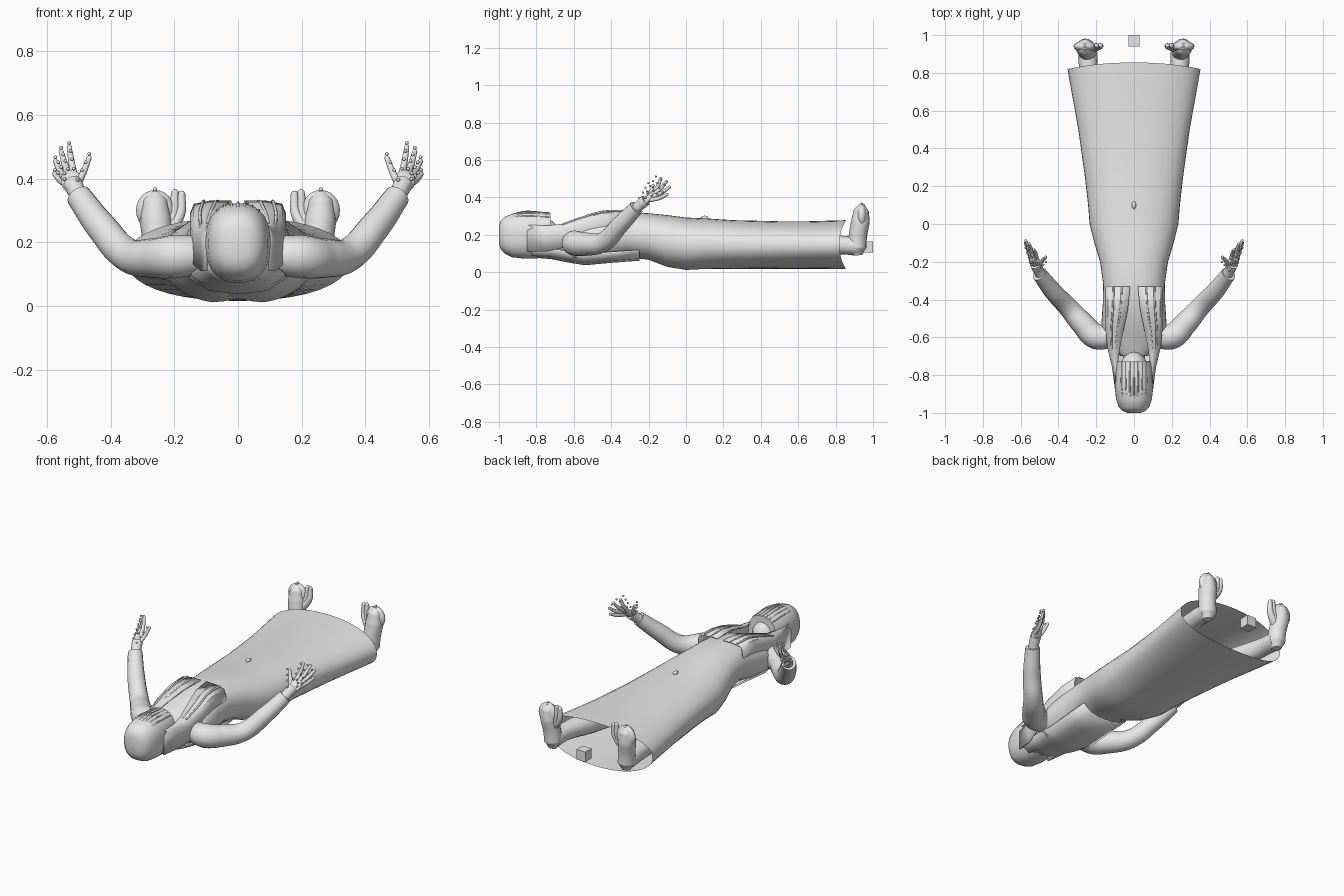
import bpy, bmesh, math
from mathutils import Vector

cube = bpy.data.objects.get("Cube")
if cube:
    bpy.data.objects.remove(cube, do_unlink=True)

GREY = (0.8, 0.8, 0.8, 1)
mat = bpy.data.materials.new("plain grey")
mat.use_nodes = True
mat.diffuse_color = GREY
bsdf = next(n for n in mat.node_tree.nodes if n.type == 'BSDF_PRINCIPLED')
bsdf.inputs["Base Color"].default_value = GREY


def finish(ob, smooth=True):
    """Give the object its material and shading."""
    ob.data.materials.clear()
    ob.data.materials.append(mat)
    bpy.ops.object.select_all(action='DESELECT')
    ob.select_set(True)
    bpy.context.view_layer.objects.active = ob
    if smooth:
        bpy.ops.object.shade_smooth_by_angle(angle=math.radians(50))
    return ob


def from_bmesh(name, bm):
    bmesh.ops.recalc_face_normals(bm, faces=bm.faces)
    me = bpy.data.meshes.new(name)
    bm.to_mesh(me)
    bm.free()
    ob = bpy.data.objects.new(name, me)
    bpy.context.collection.objects.link(ob)
    return finish(ob)


def loft(name, rows, power=2.0, caps=(True, True), tweak=None, n=40):
    """Skin rings (y, half width, low z, high z) lying across the y axis."""
    bm = bmesh.new()
    rings = []
    for y, w, lo, hi in rows:
        ring = []
        for i in range(n):
            a = math.tau * i / n
            c, s = math.cos(a), math.sin(a)
            x = w * math.copysign(abs(c) ** (2 / power), c)
            z = (lo + hi) / 2 + (hi - lo) / 2 * math.copysign(abs(s) ** (2 / power), s)
            co = Vector((x, y, z))
            ring.append(bm.verts.new(tweak(co, c, s) if tweak else co))
        rings.append(ring)
    for a, b in zip(rings, rings[1:]):
        for i in range(n):
            bm.faces.new((a[i], a[(i + 1) % n], b[(i + 1) % n], b[i]))
    for use, ring in zip(caps, (rings[0], rings[-1])):
        if use:
            bm.faces.new(ring)
    return from_bmesh(name, bm)


def sheet(name, rows, thick):
    """Skin open rows of points and give them thickness."""
    bm = bmesh.new()
    grid = [[bm.verts.new(p) for p in row] for row in rows]
    for a, b in zip(grid, grid[1:]):
        for i in range(len(a) - 1):
            bm.faces.new((a[i], a[i + 1], b[i + 1], b[i]))
    ob = from_bmesh(name, bm)
    mod = ob.modifiers.new("thickness", 'SOLIDIFY')
    mod.thickness = thick
    mod.offset = 0
    return ob


def tube(name, points, radii, detail=6):
    """Round limb through the points."""
    cu = bpy.data.curves.new(name, 'CURVE')
    cu.dimensions = '3D'
    cu.bevel_depth = 1
    cu.bevel_resolution = detail
    cu.resolution_u = 8
    cu.use_fill_caps = True
    sp = cu.splines.new('BEZIER')
    sp.bezier_points.add(len(points) - 1)
    for bp, co, r in zip(sp.bezier_points, points, radii):
        bp.co, bp.radius = co, r
        bp.handle_left_type = bp.handle_right_type = 'AUTO'
    ob = bpy.data.objects.new(name, cu)
    bpy.context.collection.objects.link(ob)
    bpy.ops.object.select_all(action='DESELECT')
    ob.select_set(True)
    bpy.context.view_layer.objects.active = ob
    bpy.ops.object.convert(target='MESH')
    return finish(bpy.context.object)


def ball(name, loc, size, seg=24):
    bpy.ops.mesh.primitive_uv_sphere_add(segments=seg, ring_count=seg // 2, location=loc)
    ob = bpy.context.object
    ob.name, ob.scale = name, size
    return finish(ob)


# Long dress with a hollow, curved hem and a soft dent at the back of the hips
def shape_dress(co, c, s):
    if co.y > 0.75:
        co.y += 0.035 * s * s
    if s < 0:
        co.z += 0.02 * math.exp(-(co.x / 0.05) ** 2 - (co.y / 0.2) ** 2)
    return co


loft("dress", [
    (-0.70, 0.07, 0.09, 0.21), (-0.66, 0.12, 0.075, 0.225), (-0.60, 0.17, 0.05, 0.25),
    (-0.52, 0.172, 0.045, 0.285), (-0.42, 0.165, 0.06, 0.315), (-0.32, 0.163, 0.08, 0.322),
    (-0.20, 0.18, 0.06, 0.315), (-0.10, 0.21, 0.02, 0.305), (0.0, 0.235, 0.004, 0.292),
    (0.10, 0.243, 0.01, 0.288), (0.25, 0.26, 0.015, 0.278), (0.50, 0.295, 0.018, 0.272),
    (0.65, 0.322, 0.018, 0.272), (0.82, 0.352, 0.016, 0.278)],
    power=2.2, caps=(True, False), tweak=shape_dress)
ball("navel_button", (0, 0.1, 0.29), (0.012, 0.02, 0.012), 16)

# Neck, face and hair cap
tube("neck", [(0, -0.6, 0.15), (0, -0.68, 0.16), (0, -0.8, 0.18)], [0.075, 0.058, 0.06])
ball("face", (0, -0.8, 0.2), (0.082, 0.125, 0.1))
loft("hair_cap", [
    (-1.0, 0.035, 0.15, 0.25), (-0.99, 0.06, 0.12, 0.275), (-0.97, 0.08, 0.1, 0.295),
    (-0.93, 0.094, 0.08, 0.312), (-0.87, 0.102, 0.073, 0.322), (-0.80, 0.102, 0.073, 0.322),
    (-0.725, 0.093, 0.085, 0.317)], power=2.4)
for k in range(-3, 4):
    tube("hair_strand", [(0.011 * k, -0.985, 0.265), (0.02 * k, -0.9, 0.316 - 0.0022 * k * k),
                         (0.022 * k, -0.73, 0.318 - 0.0025 * k * k)], [0.003, 0.005, 0.003], 2)

# Long hair lying behind the back
back_rows = [(-0.85, 0.09, 0.085), (-0.72, 0.12, 0.075), (-0.62, 0.145, 0.055),
             (-0.54, 0.15, 0.042), (-0.40, 0.15, 0.055), (-0.25, 0.15, 0.066)]
sheet("back_hair", [[(w * t, y, z + 0.05 * abs(t) ** 3) for t in (-1, -0.6, 0, 0.6, 1)]
                    for y, w, z in back_rows], 0.01)

# Front locks: y, inner x, outer x, top z, low z
lock_rows = [(-0.85, 0.085, 0.1, 0.25, 0.11), (-0.75, 0.085, 0.114, 0.245, 0.11),
             (-0.66, 0.075, 0.136, 0.255, 0.13), (-0.56, 0.055, 0.147, 0.29, 0.14),
             (-0.45, 0.032, 0.146, 0.322, 0.16), (-0.33, 0.02, 0.146, 0.328, 0.23)]

# Fingers as base and tip, thumb last
fingers = [((0.515, -0.185, 0.415), (0.53, -0.135, 0.5)),
           ((0.533, -0.18, 0.415), (0.555, -0.105, 0.485)),
           ((0.543, -0.185, 0.402), (0.573, -0.088, 0.455)),
           ((0.543, -0.195, 0.385), (0.575, -0.1, 0.415)),
           ((0.505, -0.225, 0.38), (0.467, -0.175, 0.465))]

for s, side in ((1, "left_"), (-1, "right_")):
    def m(p):
        return Vector((p[0] * s, p[1], p[2]))

    sheet(side + "front_hair", [
        [m((xi, y, zt)), m(((xi + xo) / 2, y, zt)), m((xo - 0.01, y, zt - 0.01)),
         m((xo, y, zt - 0.035)), m((xo, y, zl))] for y, xi, xo, zt, zl in lock_rows], 0.008)
    for t in (0.35, 0.7):
        tube(side + "lock_ridge", [m((xi + (xo - xi) * t, y, zt + 0.001))
                                   for y, xi, xo, zt, zl in lock_rows[2:]], [0.005] * 4, 2)

    # Arm with a sleeve, wrist and palm
    tube(side + "arm", [m(p) for p in ((0.11, -0.59, 0.16), (0.2, -0.595, 0.155),
                                       (0.27, -0.53, 0.15), (0.345, -0.445, 0.16),
                                       (0.43, -0.355, 0.25), (0.5, -0.265, 0.345))],
         [0.06, 0.068, 0.062, 0.053, 0.048, 0.04])
    tube(side + "wrist", [m((0.47, -0.3, 0.31)), m((0.503, -0.25, 0.355)),
                          m((0.52, -0.215, 0.385))], [0.032, 0.028, 0.03])
    palm = ball(side + "palm", m((0.522, -0.205, 0.392)), (0.034, 0.016, 0.045))
    palm.rotation_euler = (-0.7, 0.35 * s, 0)

    # Fingers with small beads floating over the joints
    for base, tip in fingers:
        a, b = m(base), m(tip)
        tube(side + "finger", [a, a.lerp(b, 0.5) + Vector((0, 0.006, -0.004)), b],
             [0.012, 0.0105, 0.008], 3)
        ball(side + "fingertip", b, (0.008,) * 3, 10)
        for t in (0.05, 0.4, 0.7, 1):
            ball(side + "bead", a.lerp(b, t) + Vector((0, -0.026, 0.012)), (0.006,) * 3, 8)
    for p in ((0.5, -0.255, 0.375), (0.53, -0.25, 0.37), (0.515, -0.235, 0.39)):
        ball(side + "palm_bead", m(p), (0.006,) * 3, 8)

    # Leg and upright foot with a broad toe part and narrow inner toes
    tube(side + "leg", [m(p) for p in ((0.11, 0.0, 0.14), (0.15, 0.3, 0.14), (0.2, 0.6, 0.14),
                                       (0.24, 0.82, 0.145), (0.245, 0.92, 0.14))],
         [0.085, 0.075, 0.065, 0.05, 0.05])
    tube(side + "foot", [m(p) for p in ((0.245, 0.918, 0.09), (0.245, 0.915, 0.13),
                                        (0.25, 0.92, 0.2), (0.258, 0.932, 0.27),
                                        (0.26, 0.937, 0.33), (0.26, 0.94, 0.36))],
         [0.025, 0.05, 0.049, 0.05, 0.04, 0.015])
    ball(side + "toe_part", m((0.26, 0.94, 0.3)), (0.06, 0.03, 0.064))
    ball(side + "toe_bead", m((0.26, 0.94, 0.366)), (0.007,) * 3, 10)
    for x, top in ((0.198, 0.355), (0.177, 0.35)):
        tube(side + "inner_toe", [m((0.235, 0.925, 0.22)), m((x + 0.005, 0.94, 0.29)),
                                  m((x, 0.945, top))], [0.025, 0.017, 0.012], 4)
        ball(side + "toe_tip", m((x, 0.945, top)), (0.012,) * 3, 12)

# Small block between the feet
bpy.ops.mesh.primitive_cube_add(size=0.06, location=(0, 0.97, 0.135))
bpy.context.object.name = "small_block"
finish(bpy.context.object)
